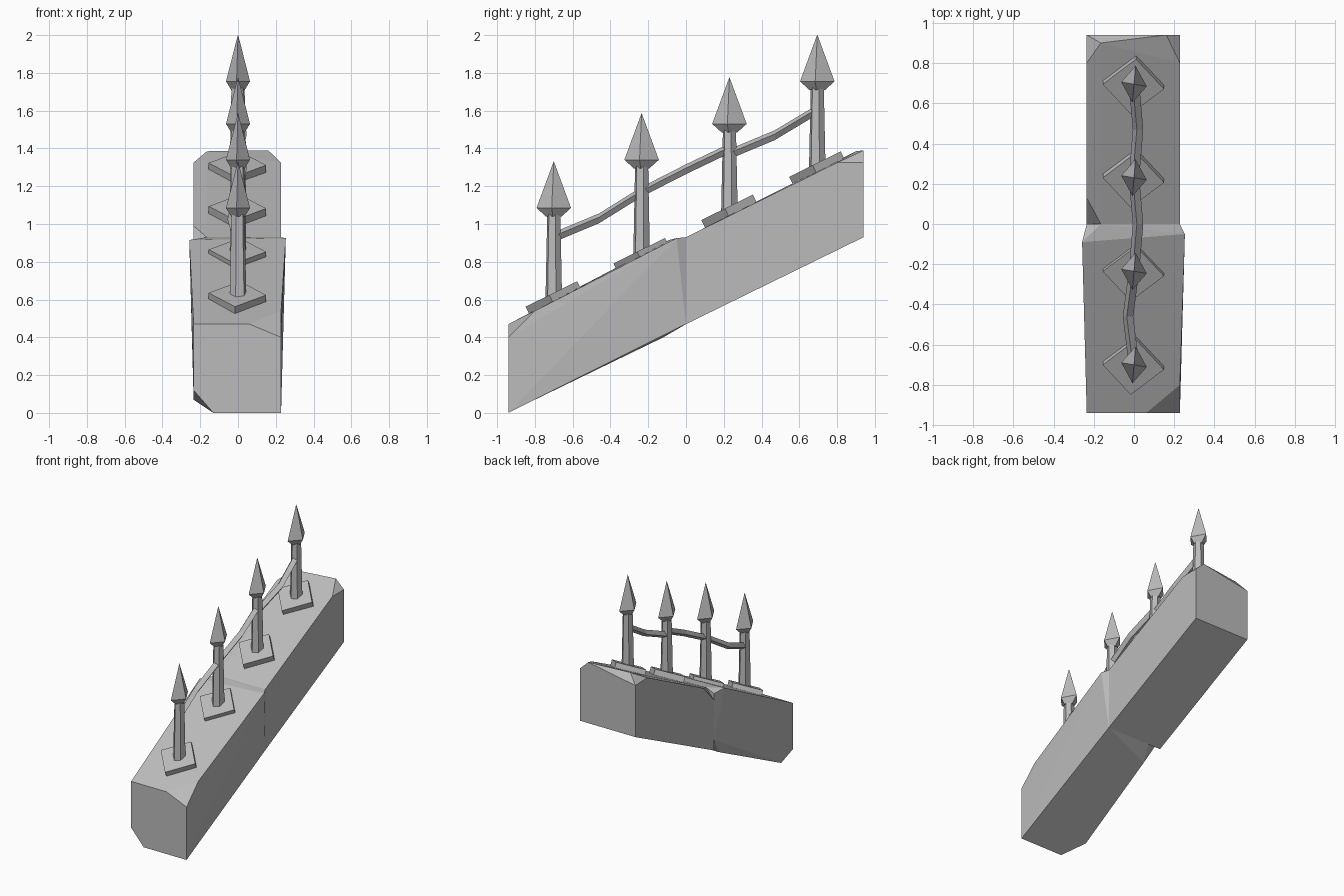
import bpy, bmesh
from math import sin, cos, pi, radians, atan
from mathutils import Matrix, Vector

if "Cube" in bpy.data.objects:
    bpy.data.objects.remove(bpy.data.objects["Cube"], do_unlink=True)

GREY = (0.5, 0.5, 0.5, 1)
stone = bpy.data.materials.new("stone_grey")
stone.use_nodes = True
stone.diffuse_color = GREY
bsdf = next(n for n in stone.node_tree.nodes if n.type == 'BSDF_PRINCIPLED')
bsdf.inputs["Base Color"].default_value = GREY
bsdf.inputs["Roughness"].default_value = 0.9

SLOPE = 0.493
LEFT, RIGHT = -0.235, 0.228


def finish(name, bm):
    bmesh.ops.recalc_face_normals(bm, faces=bm.faces)
    mesh = bpy.data.meshes.new(name)
    bm.to_mesh(mesh)
    bm.free()
    mesh.materials.append(stone)
    obj = bpy.data.objects.new(name, mesh)
    bpy.context.collection.objects.link(obj)
    return obj


def hull(name, points):
    """Chipped block: convex shape around its corner points."""
    bm = bmesh.new()
    for p in points:
        bm.verts.new(p)
    res = bmesh.ops.convex_hull(bm, input=bm.verts)
    loose = {g for g in res["geom_interior"] + res["geom_unused"]
             if isinstance(g, bmesh.types.BMVert)}
    bmesh.ops.delete(bm, geom=list(loose), context='VERTS')
    bmesh.ops.dissolve_limit(bm, angle_limit=radians(2),
                             verts=bm.verts, edges=bm.edges)
    return finish(name, bm)


def loft(name, rings):
    """Skin a list of rings with equal point counts and cap both ends."""
    bm = bmesh.new()
    loops = [[bm.verts.new(p) for p in ring] for ring in rings]
    n = len(loops[0])
    for a, b in zip(loops, loops[1:]):
        for i in range(n):
            j = (i + 1) % n
            bm.faces.new((a[i], a[j], b[j], b[i]))
    bm.faces.new(loops[0])
    bm.faces.new(loops[-1])
    return finish(name, bm)


def ring(y, z, rx, ry, n, turn=0.0):
    angles = [2 * pi * i / n + turn for i in range(n)]
    return [(rx * cos(a), y + ry * sin(a), z) for a in angles]


# Lower half of the sloping wall, bulging slightly at the joint
hull("lower_wall", [
    (RIGHT, -0.94, 0), (-0.13, -0.94, 0), (LEFT, -0.94, 0.12), (LEFT, -0.8, 0.07),
    (LEFT, -0.94, 0.47), (0.06, -0.94, 0.47), (RIGHT, -0.94, 0.4), (RIGHT, -0.8, 0.54),
    (-0.258, -0.09, 0.915), (0.253, -0.05, 0.925),
    (LEFT, 0, 0.9), (-0.165, 0, 0.93), (RIGHT, 0, 0.93),
    (RIGHT, 0, 0.47), (-0.13, 0, 0.48), (LEFT, 0, 0.55), (-0.19, -0.12, 0.4)])

# Upper half of the sloping wall
hull("upper_wall", [
    (RIGHT, 0, 0.47), (LEFT, 0, 0.47), (RIGHT, 0, 0.93), (-0.165, 0, 0.93),
    (LEFT, 0, 0.85), (LEFT, 0.13, 0.99),
    (RIGHT, 0.94, 0.93), (LEFT, 0.94, 0.93),
    (RIGHT, 0.94, 1.325), (RIGHT, 0.8, 1.325), (0.16, 0.94, 1.39),
    (LEFT, 0.94, 1.32), (LEFT, 0.8, 1.325), (-0.165, 0.9, 1.385)])

# Fence posts: footing plate, shaft and spear head
tips = [(-0.7, 1.33), (-0.235, 1.585), (0.23, 1.775), (0.695, 2.0)]
for k, (y, tip) in enumerate(tips, 1):
    ground = 0.93 + SLOPE * y
    bm = bmesh.new()
    bmesh.ops.create_cube(bm, size=1)
    bm.transform(Matrix.Translation((-0.003, y, ground + 0.02))
                 @ Matrix.Rotation(atan(SLOPE), 4, 'X')
                 @ Matrix.Rotation(radians(40), 4, 'Z')
                 @ Matrix.Diagonal((0.216, 0.216, 0.055, 1)))
    finish(f"footing_plate_{k}", bm)

    neck = tip - 0.29
    loft(f"post_shaft_{k}", [ring(y, ground, 0.046, 0.046, 6, 0.25),
                             ring(y, neck + 0.01, 0.036, 0.036, 6, 0.25)])
    loft(f"spear_head_{k}", [ring(y, neck, 0.036, 0.042, 4, -0.12),
                             ring(y, tip - 0.245, 0.064, 0.092, 4, -0.12),
                             ring(y, tip, 0.001, 0.001, 4, -0.12)])

# Bent rails joining neighbouring posts
rails = [[(0, -0.7, 0.93), (-0.03, -0.46, 1.03), (0, -0.235, 1.17)],
         [(0, -0.235, 1.17), (0.02, 0, 1.29), (0, 0.23, 1.4)],
         [(0, 0.23, 1.37), (0.02, 0.47, 1.47), (0, 0.695, 1.605)]]
section = [Vector((0.026, 0, 0.006)), Vector((-0.006, 0, 0.026)),
           Vector((-0.026, 0, -0.006)), Vector((0.006, 0, -0.026))]
for k, path in enumerate(rails, 1):
    loft(f"rail_{k}", [[Vector(p) + s for s in section] for p in path])
